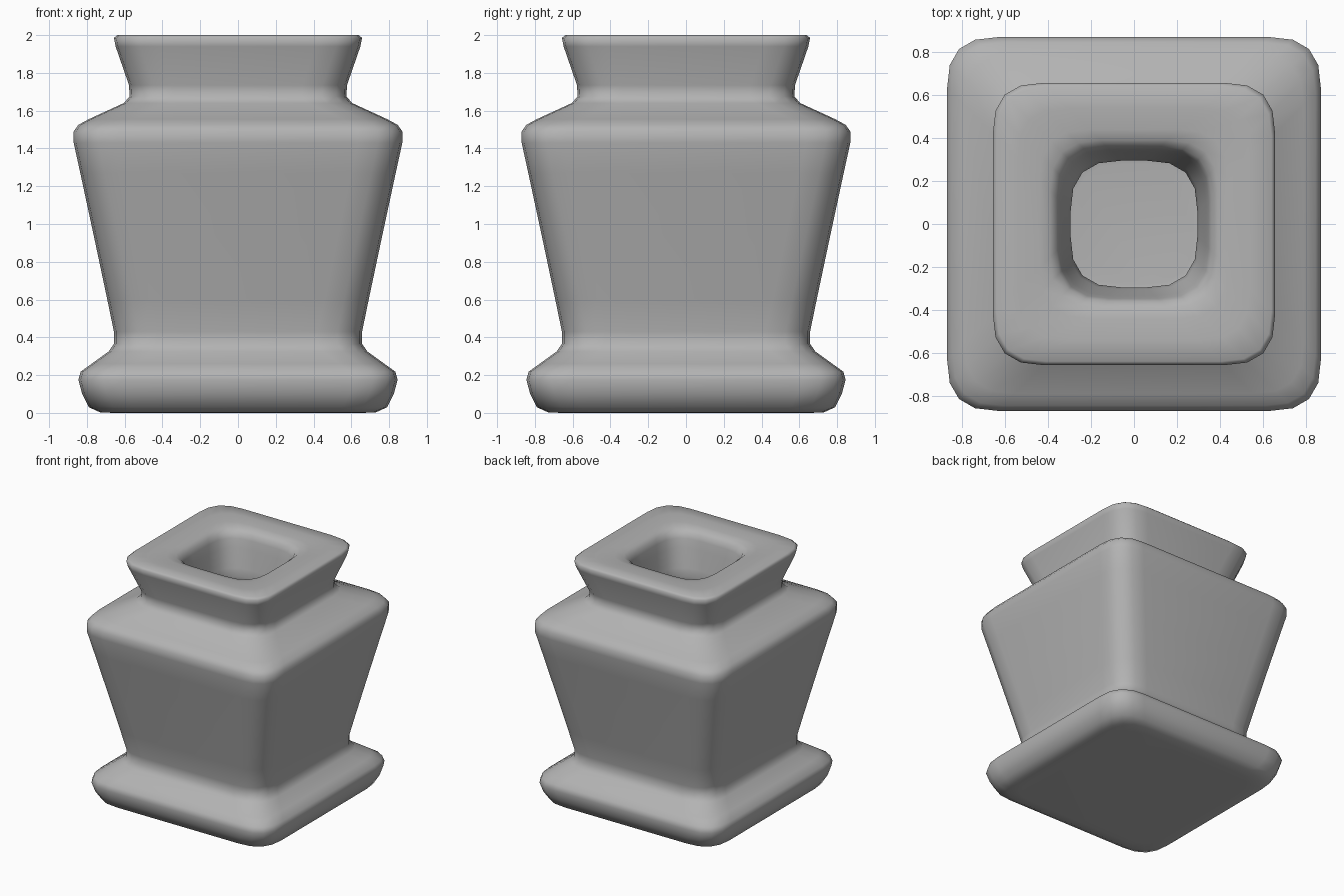
import bpy, bmesh

# Half-width / height profile: underside, outer wall, rim, then inner wall to floor
PROFILE = [
    (0.66, 0.0), (0.73, 0.003), (0.79, 0.03), (0.825, 0.1), (0.845, 0.175),
    (0.833, 0.218), (0.775, 0.26), (0.685, 0.325), (0.657, 0.365), (0.657, 0.43),
    (0.692, 0.6), (0.764, 0.94), (0.835, 1.27), (0.87, 1.43), (0.87, 1.49),
    (0.845, 1.525), (0.79, 1.555), (0.605, 1.64), (0.574, 1.675), (0.577, 1.735),
    (0.648, 1.94), (0.657, 1.985), (0.64, 2.0), (0.54, 2.0), (0.44, 1.997),
    (0.39, 1.985), (0.36, 1.96), (0.347, 1.92), (0.335, 1.85),
    (0.305, 1.7), (0.295, 1.635), (0.305, 1.57), (0.36, 1.5), (0.55, 1.4),
    (0.6, 1.35), (0.6, 1.27), (0.4, 0.42), (0.4, 0.34), (0.36, 0.29), (0.28, 0.28),
]


def ring(w):
    """Rounded square of half-width w, counter-clockwise."""
    corner = [(w, w - 0.235), (w - 0.012, w - 0.13), (w - 0.055, w - 0.055),
              (w - 0.13, w - 0.012), (w - 0.235, w)]
    pts = []
    for _ in range(4):
        pts += corner
        corner = [(-y, x) for x, y in corner]
    return pts


# Loft the rings into a closed, hollow vase
bm = bmesh.new()
rings = [[bm.verts.new((x, y, z)) for x, y in ring(w)] for w, z in PROFILE]
n = len(rings[0])
for a, b in zip(rings, rings[1:]):
    for i in range(n):
        j = (i + 1) % n
        bm.faces.new((a[i], a[j], b[j], b[i]))

# Underside and inner floor
bm.faces.new(rings[0][::-1])
bm.faces.new(rings[-1])
bmesh.ops.recalc_face_normals(bm, faces=bm.faces)
for f in bm.faces:
    f.smooth = True

mesh = bpy.data.meshes.new("square_vase")
bm.to_mesh(mesh)
bm.free()

# Dark grey clay
clay = bpy.data.materials.new("dark_clay")
clay.diffuse_color = (0.45, 0.45, 0.45, 1.0)
mesh.materials.append(clay)
bpy.context.collection.objects.link(bpy.data.objects.new("square_vase", mesh))
